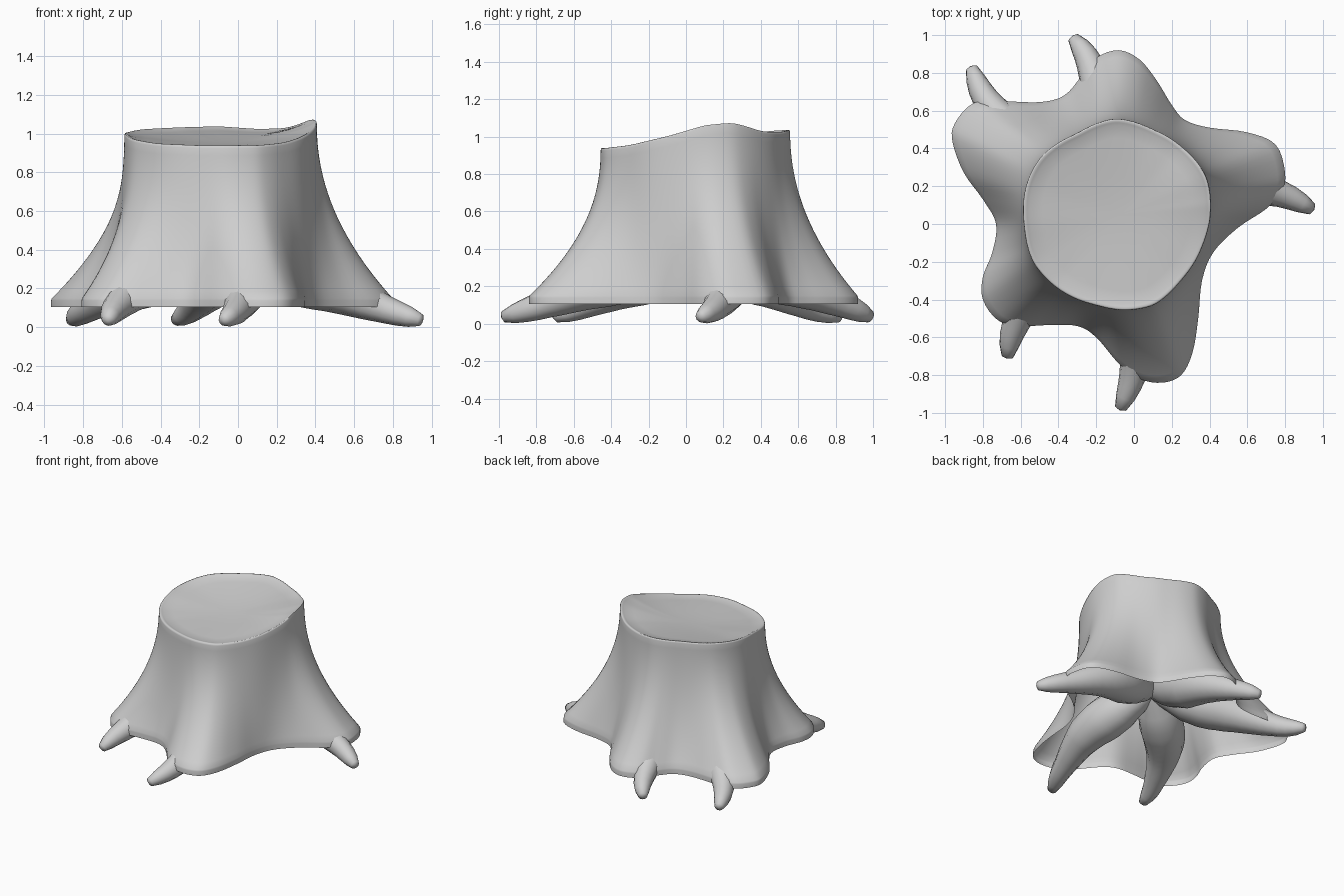
import bpy, bmesh, math
from mathutils import Vector

if "Cube" in bpy.data.objects:
    bpy.data.objects.remove(bpy.data.objects["Cube"])

CX, CY = -0.08, 0.05

wood = bpy.data.materials.new("pale grey")
wood.diffuse_color = (0.62, 0.62, 0.62, 1)
wood.use_nodes = True
wood.node_tree.nodes["Principled BSDF"].inputs["Base Color"].default_value = wood.diffuse_color


def spline(p, u, closed=False):
    """Catmull-Rom point; u runs over the point index."""
    n = len(p)
    i = int(math.floor(u)) if closed else min(int(u), n - 2)
    t = u - i
    pick = (lambda k: p[k % n]) if closed else (lambda k: p[max(0, min(n - 1, k))])
    a, b, c, d = (Vector(pick(i + k)) for k in (-1, 0, 1, 2))
    return 0.5 * (2 * b + (c - a) * t + (2 * a - 5 * b + 4 * c - d) * t * t
                  + (3 * b - a - 3 * c + d) * t ** 3)


def loft(name, rings, start=None, end=None, angle=40):
    """Skin closed rings, with optional pole points at both ends."""
    bm = bmesh.new()
    rows = [[bm.verts.new(v) for v in r] for r in rings]
    n = len(rows[0])
    for a, b in zip(rows, rows[1:]):
        for i in range(n):
            j = (i + 1) % n
            bm.faces.new((a[i], a[j], b[j], b[i]))
    for pole, row, flip in ((start, rows[0], True), (end, rows[-1], False)):
        if pole is not None:
            c = bm.verts.new(pole)
            for i in range(n):
                j = (i + 1) % n
                bm.faces.new((row[j], row[i], c) if flip else (row[i], row[j], c))
    mesh = bpy.data.meshes.new(name)
    bm.to_mesh(mesh)
    bm.free()
    mesh.materials.append(wood)
    ob = bpy.data.objects.new(name, mesh)
    bpy.context.collection.objects.link(ob)
    bpy.ops.object.select_all(action='DESELECT')
    ob.select_set(True)
    bpy.context.view_layer.objects.active = ob
    bpy.ops.object.shade_smooth_by_angle(angle=math.radians(angle))
    return ob


# Lobed outline of the base, counter-clockwise
base_pts = [(.80, .27), (.75, .42), (.6, .485), (.4, .51), (.27, .55), (.2, .63), (.12, .76),
            (.03, .87), (-.08, .92), (-.2, .88), (-.28, .78), (-.37, .68), (-.5, .645),
            (-.7, .65), (-.85, .64), (-.95, .53), (-.96, .43), (-.9, .27), (-.8, .13),
            (-.73, 0), (-.75, -.15), (-.8, -.28), (-.8, -.4), (-.72, -.51), (-.6, -.54),
            (-.45, -.535), (-.3, -.54), (-.2, -.6), (-.08, -.74), (.03, -.82), (.15, -.84),
            (.25, -.8), (.31, -.68), (.34, -.5), (.36, -.3), (.42, -.15), (.55, -.02),
            (.7, .08), (.78, .17)]
# Cut rim: angle, radius, height
rim_pts = [(6, .49, 1.06), (23, .507, 1.075), (47, .49, 1.025), (68, .485, 1.02),
           (92, .51, 1.035), (117, .483, 1.03), (145, .515, 1.02), (163, .515, 1.005),
           (186, .505, .995), (209, .52, .965), (228, .51, .945), (256, .495, .935),
           (273, .508, .935), (291, .515, .935), (313, .48, .95), (342, .474, 1.0)]


def rim_at(deg):
    """Radius and height of the cut rim at an angle."""
    for k in range(len(rim_pts)):
        a, b = rim_pts[k], rim_pts[(k + 1) % len(rim_pts)]
        span, off = (b[0] - a[0]) % 360, (deg - a[0]) % 360
        if off <= span:
            t = off / span
            return a[1] + (b[1] - a[1]) * t, a[2] + (b[2] - a[2]) * t
    return rim_pts[0][1:]


SUB = 4
base = [spline(base_pts, i / SUB, True) for i in range(len(base_pts) * SUB)]
N = len(base)
top = []
for p in base:
    a = math.atan2(p.y - CY, p.x - CX)
    r, z = rim_at(math.degrees(a) % 360)
    top.append(Vector((CX + r * math.cos(a), CY + r * math.sin(a), z)))
for _ in range(4):
    top = [(top[i - 1] + 2 * top[i] + top[(i + 1) % N]) / 4 for i in range(N)]

# Stump: open underside, upright lip, flared bark wall
rings = [[Vector((p.x, p.y, z)) for p in base] for z in (.105, .138)]
STEPS = 20
for s in range(STEPS + 1):
    t = max(s / STEPS, .004)
    f = (1 - t) ** 2.07
    ring = []
    for p, q in zip(base, top):
        xy = q.xy.lerp(p.xy, f)
        ring.append(Vector((xy.x, xy.y, .146 + (q.z - .01 - .146) * t)))
    rings.append(ring)


# Rounded rim, then a tilted, gently dished cut whose waviness fades inwards
def cut_z(q, k):
    tilt = .1 * (q.y - CY) + .03 * (q.x - CX)
    return 1.0 + tilt * k - .045 * (1 - k * k) + (q.z - 1.0 - tilt) * k ** 3


for k, dz in ((.994, .002), (.982, .004), (.96, .002), (.93, -.003),
              (.8, -.002), (.6, 0), (.4, 0), (.2, 0)):
    rings.append([Vector((CX + (q.x - CX) * k, CY + (q.y - CY) * k, cut_z(q, k) + dz))
                  for q in top])
loft("stump", rings, end=Vector((CX, CY, .955)), angle=75)

# Roots: claw-like spindles that follow the lobes and hook sideways at the tip
girth = [(0, .055), (.1, .1), (.22, .145), (.35, .16), (.5, .138), (.65, .105),
         (.8, .076), (.93, .057), (1, .032)]


def girth_at(s):
    for a, b in zip(girth, girth[1:]):
        if s <= b[0]:
            t = (s - a[0]) / (b[0] - a[0])
            return a[1] + (b[1] - a[1]) * t
    return girth[-1][1]


def root(name, bend, knee, tip):
    hub = Vector((-.09, .08, .38))
    path = [hub, Vector((*bend, .24)), Vector((*knee, .1)), Vector((*tip, .037))]
    # samples measured along the curve so the girth follows its length
    fine = [spline(path, 3 * k / 90) for k in range(91)]
    run = [0]
    for a, b in zip(fine, fine[1:]):
        run.append(run[-1] + (b - a).length)
    steps, sides, rows = 18, 12, []
    for k in range(steps + 1):
        s = k / steps
        i = min(range(91), key=lambda m: abs(run[m] - s * run[-1]))
        d = (fine[min(90, i + 3)] - fine[max(0, i - 3)]).normalized()
        side = Vector((0, 0, 1)).cross(d).normalized()
        up = d.cross(side)
        r = girth_at(s)
        rows.append([fine[i] + r * (math.cos(w) * side + math.sin(w) * up)
                     for w in (2 * math.pi * m / sides for m in range(sides))])
    d = (path[3] - path[2]).normalized()
    loft(name, rows, start=hub, end=path[3] + d * .014, angle=60)


root("right_root", (.38, .22), (.74, .17), (.943, .08))
root("back_root", (-.13, .53), (-.235, .85), (-.32, .985))
root("back_left_root", (-.52, .38), (-.77, .64), (-.86, .825))
root("front_left_root", (-.47, -.23), (-.63, -.54), (-.67, -.7))
root("front_root", (.04, -.4), (0, -.77), (-.07, -.975))
